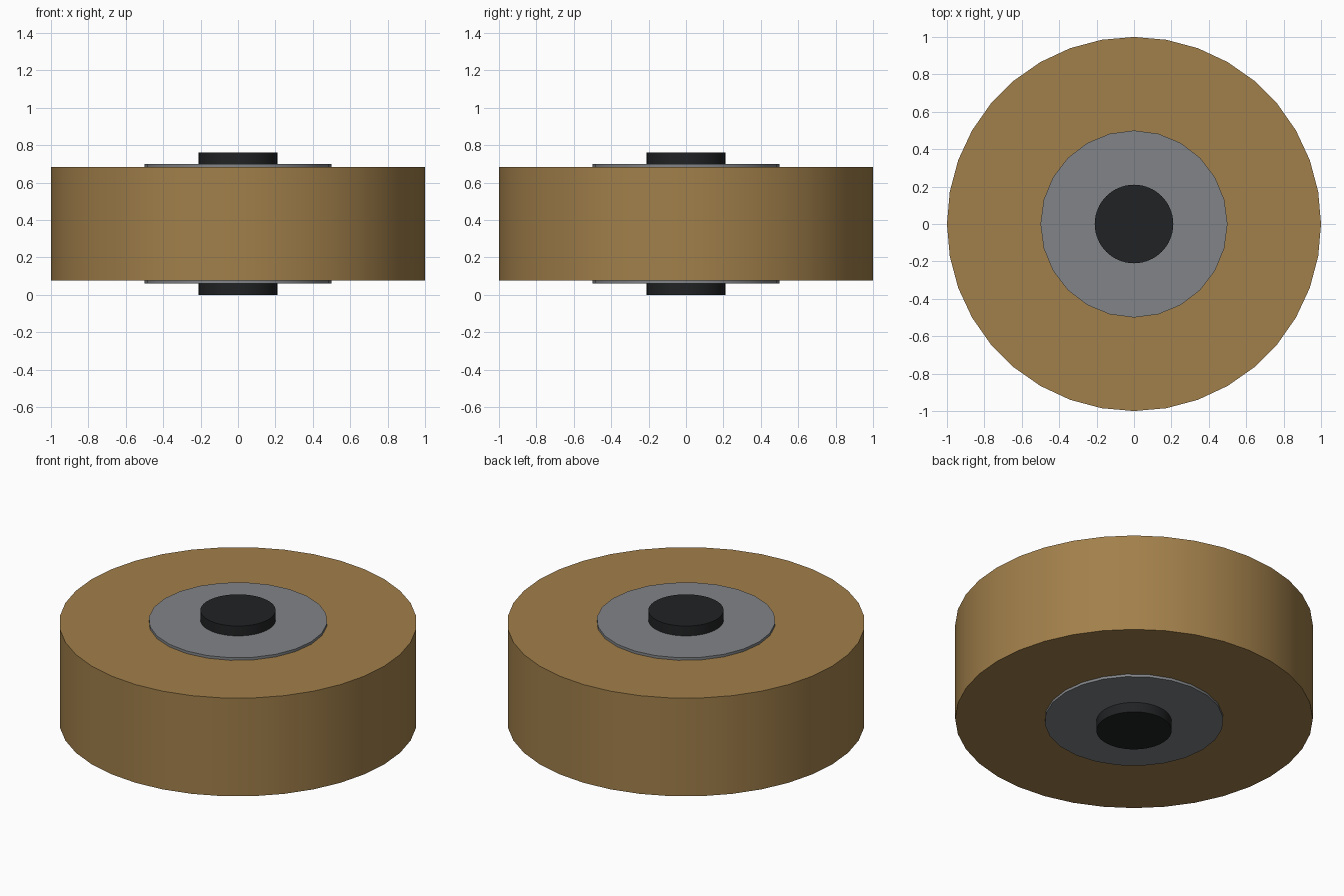
import bpy

if "Cube" in bpy.data.objects:
    bpy.data.objects.remove(bpy.data.objects["Cube"])

MID_Z = 0.38  # every part is centred on this height


def material(name, rgb):
    mat = bpy.data.materials.new(name)
    mat.diffuse_color = (*rgb, 1.0)
    mat.use_nodes = True
    mat.node_tree.nodes["Principled BSDF"].inputs["Base Color"].default_value = mat.diffuse_color
    return mat


def disc(name, radius, bottom, top, sides, mat):
    bpy.ops.mesh.primitive_cylinder_add(
        vertices=sides, radius=radius, depth=top - bottom,
        location=(0, 0, (bottom + top) / 2))
    obj = bpy.context.object
    obj.name = name
    obj.data.materials.append(mat)
    bpy.ops.object.shade_smooth_by_angle()
    return obj


tan = material("tan", (0.36, 0.215, 0.07))
steel = material("steel", (0.22, 0.23, 0.245))
black = material("black", (0.015, 0.016, 0.017))

# Thick roller body
disc("roller_body", 1.0, MID_Z - 0.303, MID_Z + 0.303, 36, tan)

# Hub, showing as a thin plate on both faces
disc("hub", 0.5, MID_Z - 0.319, MID_Z + 0.319, 24, steel)

# Axle through the middle
disc("axle", 0.21, 0.0, 2 * MID_Z, 64, black)
